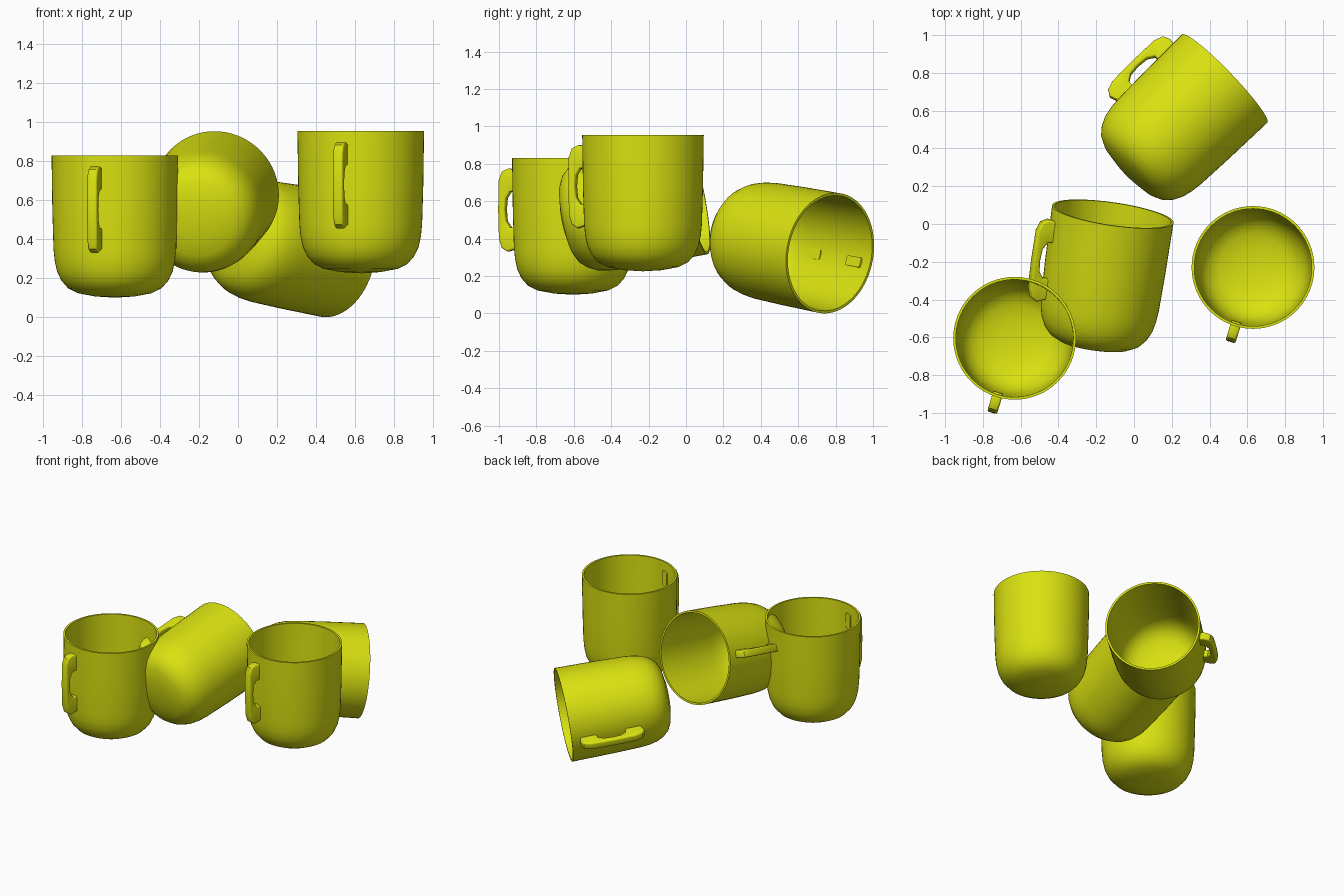
import bpy, bmesh, math
from mathutils import Matrix, Vector

if "Cube" in bpy.data.objects:
    bpy.data.objects.remove(bpy.data.objects["Cube"])

H = 0.73          # mug height
SEG = 64

yellow = bpy.data.materials.new("lime_yellow")
yellow.diffuse_color = (0.70, 0.76, 0.005, 1)
yellow.use_nodes = True
yellow.node_tree.nodes["Principled BSDF"].inputs["Base Color"].default_value = yellow.diffuse_color


def finish(bm, name):
    bmesh.ops.recalc_face_normals(bm, faces=bm.faces)
    mesh = bpy.data.meshes.new(name)
    bm.to_mesh(mesh)
    bm.free()
    mesh.materials.append(yellow)
    return mesh


# Cup: lathed wall with rounded base, outer side then inner side
def cup_mesh():
    profile = [(0, 0), (.10, .006), (.19, .023), (.24, .048), (.275, .088),
               (.297, .135), (.309, .19), (.315, .25), (.321, .45), (.325, H),
               (.311, H), (.306, .45), (.300, .25), (.293, .19), (.281, .14),
               (.260, .10), (.228, .065), (.18, .04), (.10, .024), (0, .018)]
    bm = bmesh.new()
    vs = [bm.verts.new((r, 0, z)) for r, z in profile]
    edges = [bm.edges.new(p) for p in zip(vs, vs[1:])]
    bmesh.ops.spin(bm, geom=vs + edges, cent=(0, 0, 0), axis=(0, 0, 1),
                   angle=math.tau, steps=SEG)
    bmesh.ops.remove_doubles(bm, verts=bm.verts, dist=0.0005)
    return finish(bm, "cup")


# Handle: C-shaped plate whose two feet poke through the wall
def handle_mesh():
    outline = [(.30, .065), (.355, .055), (.392, .072), (.41, .12), (.412, .28),
               (.408, .43), (.392, .48), (.36, .50), (.298, .48),
               (.298, .375), (.345, .37), (.368, .335), (.373, .275),
               (.368, .215), (.345, .18), (.30, .175)]   # radius, depth below rim
    half = 0.027
    bm = bmesh.new()
    face = bm.faces.new([bm.verts.new((r, -half, H - t)) for r, t in outline])
    out = bmesh.ops.extrude_face_region(bm, geom=[face])
    moved = [g for g in out["geom"] if isinstance(g, bmesh.types.BMVert)]
    bmesh.ops.translate(bm, verts=moved, vec=(0, 2 * half, 0))
    bmesh.ops.recalc_face_normals(bm, faces=bm.faces)
    rims = [e for e in bm.edges
            if abs(e.verts[0].co.y - e.verts[1].co.y) < 1e-5
            and max(v.co.x for v in e.verts) > .32]
    bmesh.ops.bevel(bm, geom=rims, offset=0.011, segments=3, profile=0.5,
                    affect='EDGES')
    return finish(bm, "handle")


cup, handle = cup_mesh(), handle_mesh()


def add(name, mesh, matrix):
    ob = bpy.data.objects.new(name, mesh)
    bpy.context.collection.objects.link(ob)
    ob.matrix_world = matrix
    return ob


# Place a mug by its rim centre, its axis (base to rim) and its handle direction
def mug(name, rim, axis, grip):
    z = Vector(axis).normalized()
    x = Vector(grip)
    x = (x - z * x.dot(z)).normalized()
    y = z.cross(x)
    m = Matrix((x, y, z)).transposed().to_4x4()
    m.translation = Vector(rim) - z * H
    return [add(name + "_cup", cup, m), add(name + "_handle", handle, m)]


parts = []
parts += mug("left_mug", (-.632, -.605, .83), (0, 0, 1), (-.29, -.957, 0))
parts += mug("right_mug", (.63, -.23, .955), (0, 0, 1), (-.29, -.957, 0))
parts += mug("tilted_mug", (-.112, .053, .635), (.14, .97, .19), (-.93, .13, .34))
parts += mug("lying_mug", (.48, .77, .322), (.713, .689, -.132), (-.68, .703, -.2))

bpy.ops.object.select_all(action='DESELECT')
for ob in parts:
    ob.select_set(True)
bpy.context.view_layer.objects.active = parts[0]
bpy.ops.object.shade_smooth_by_angle(angle=math.radians(35))
